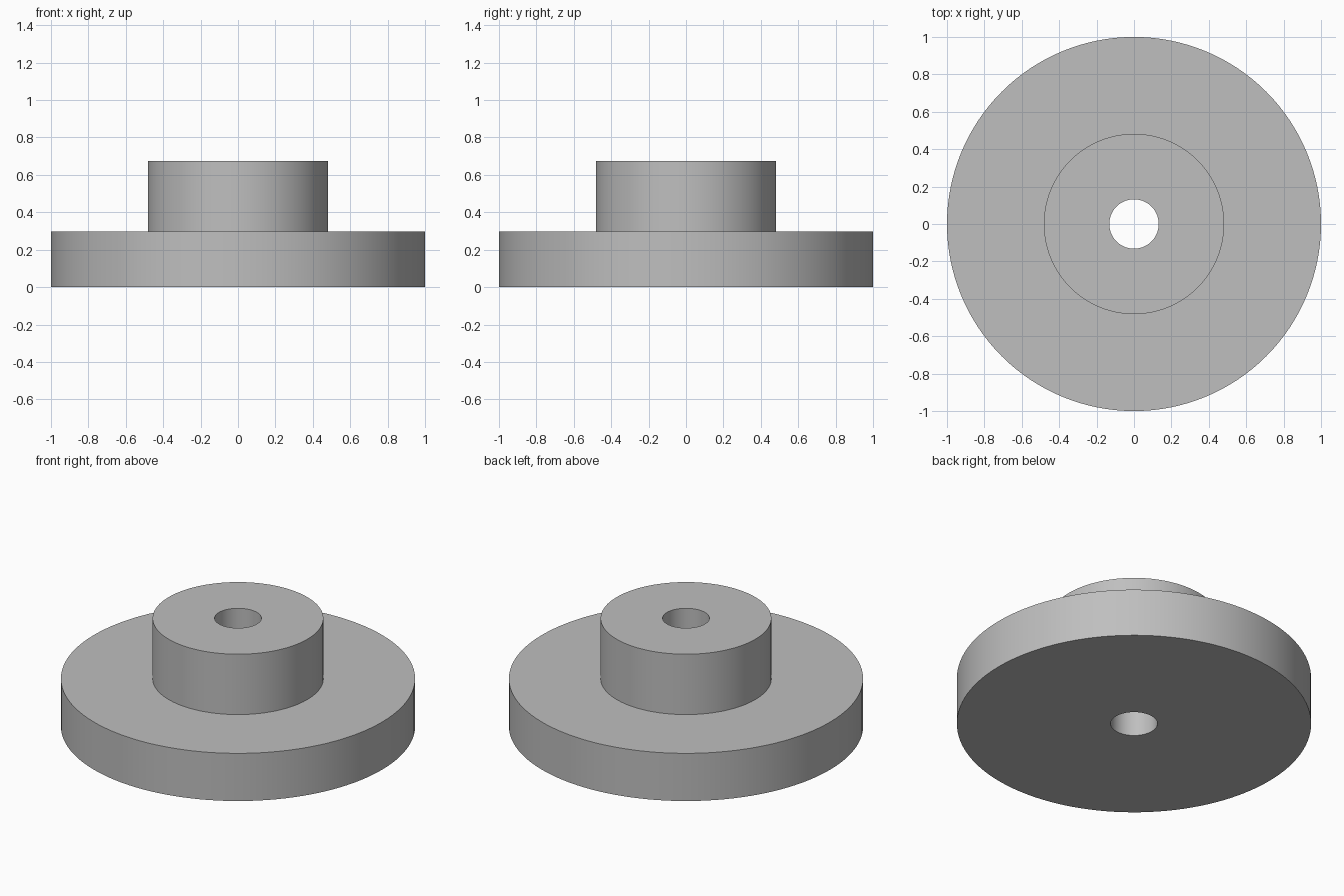
import bpy
import bmesh
from math import cos, sin, tau, radians

cube = bpy.data.objects.get("Cube")
if cube:
    bpy.data.objects.remove(cube, do_unlink=True)

SEGMENTS = 128
BORE, HUB, FLANGE = 0.132, 0.482, 1.0
STEP, TOP = 0.297, 0.673

# Plain grey metal
grey = bpy.data.materials.new("grey metal")
grey.use_nodes = True
colour = (0.52, 0.52, 0.52, 1)
grey.diffuse_color = colour
grey.node_tree.nodes["Principled BSDF"].inputs["Base Color"].default_value = colour


def revolve(name, profile):
    """Turn a closed (radius, height) outline around the z axis."""
    bm = bmesh.new()
    rings = []
    for radius, z in profile:
        angles = [tau * i / SEGMENTS for i in range(SEGMENTS)]
        rings.append([bm.verts.new((radius * cos(a), radius * sin(a), z)) for a in angles])
    for k, lower in enumerate(rings):
        upper = rings[(k + 1) % len(rings)]
        for i in range(SEGMENTS):
            j = (i + 1) % SEGMENTS
            bm.faces.new((lower[i], lower[j], upper[j], upper[i]))
    bmesh.ops.recalc_face_normals(bm, faces=bm.faces)
    mesh = bpy.data.meshes.new(name)
    bm.to_mesh(mesh)
    bm.free()
    mesh.materials.append(grey)
    obj = bpy.data.objects.new(name, mesh)
    bpy.context.collection.objects.link(obj)
    bpy.ops.object.select_all(action="DESELECT")
    obj.select_set(True)
    bpy.context.view_layer.objects.active = obj
    bpy.ops.object.shade_smooth_by_angle(angle=radians(30))
    return obj


# Wide flange stepping up to a narrower hub, with a bore right through
revolve("flanged_hub", [
    (BORE, 0), (FLANGE, 0), (FLANGE, STEP),
    (HUB, STEP), (HUB, TOP), (BORE, TOP),
])
